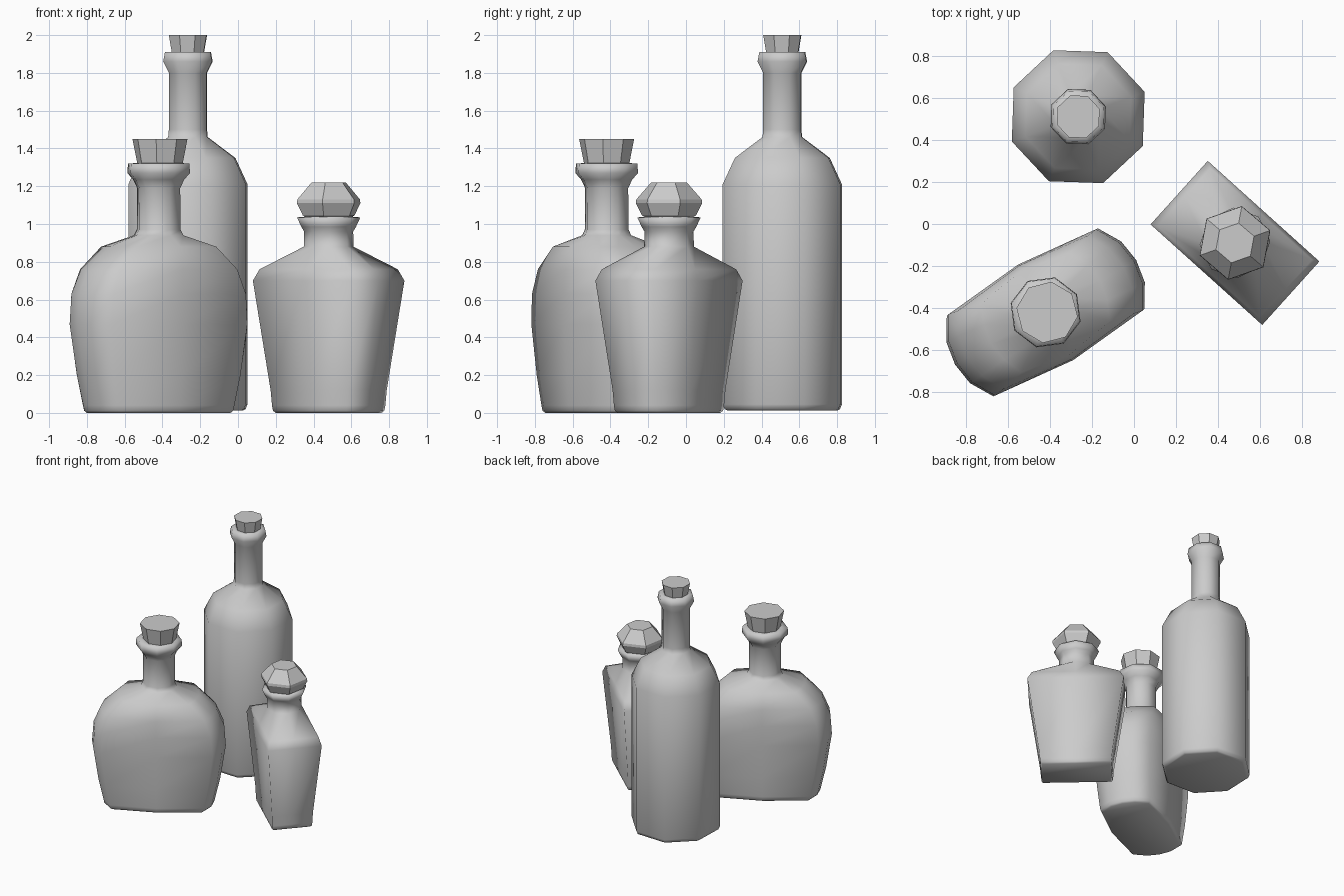
import bpy, bmesh
from math import cos, sin, radians

if "Cube" in bpy.data.objects:
    bpy.data.objects.remove(bpy.data.objects["Cube"])


def loft(name, centre, turn, body, rings, smooth=True):
    """Stack rings (z, half_width, half_depth, roundness); roundness blends body section to a polygon."""
    n = len(body[0])
    c, s = cos(radians(turn)), sin(radians(turn))
    bm = bmesh.new()
    loops = []
    for z, a, b, t in rings:
        loop = []
        for (px, py), (qx, qy) in zip(*body):
            x, y = a * (px + (qx - px) * t), b * (py + (qy - py) * t)
            loop.append(bm.verts.new((centre[0] + x * c - y * s, centre[1] + x * s + y * c, z)))
        loops.append(loop)
    bm.faces.new(loops[0][::-1])
    bm.faces.new(loops[-1])
    for lo, hi in zip(loops, loops[1:]):
        for i in range(n):
            j = (i + 1) % n
            bm.faces.new((lo[i], lo[j], hi[j], hi[i]))
    bmesh.ops.recalc_face_normals(bm, faces=bm.faces)
    for f in bm.faces:
        f.smooth = smooth
    me = bpy.data.meshes.new(name)
    bm.to_mesh(me)
    bm.free()
    ob = bpy.data.objects.new(name, me)
    bpy.context.collection.objects.link(ob)
    return ob


def polygon(n):
    pts = [(cos(radians(360 * i / n)), sin(radians(360 * i / n))) for i in range(n)]
    return pts, pts


def round_rings(profile):
    return [(z, r, r, 1) for z, r in profile]


# Tall eight-sided bottle and cork
TALL = (-0.265, 0.51)
loft("tall_bottle", TALL, 20.5, polygon(8), round_rings([
    (0.012, 0.31), (0.02, 0.326), (0.045, 0.337), (1.21, 0.337), (1.35, 0.268), (1.46, 0.112),
    (1.50, 0.108), (1.80, 0.108), (1.86, 0.140), (1.91, 0.130), (1.912, 0.09)]))
loft("tall_bottle_cork", TALL, 20.5, polygon(8),
     round_rings([(1.88, 0.086), (2.0, 0.108)]), smooth=False)

# Flat flask: bulging twelve-point section easing into an eight-sided neck
FLASK = (-0.42, -0.42)
quarter = [(1, 0), (0.965, 0.43), (0.835, 0.85)]
k = 0.7071
quarter_neck = [(1, 0), ((1 + k) / 2, k / 2), (k, k)]


def four_way(q):
    """Mirror a quarter section and add the front and back mid points."""
    right = q[:0:-1]
    lower = [(x, -y) for x, y in right]
    upper = q[1:]
    return (lower + [q[0]] + upper + [(0, 1)]
            + [(-x, y) for x, y in upper[::-1]] + [(-q[0][0], 0)]
            + [(-x, y) for x, y in lower[::-1]] + [(0, -1)])


loft("flat_flask", FLASK, 30, (four_way(quarter), four_way(quarter_neck)), [
    (0.0, 0.40, 0.215, 0), (0.012, 0.412, 0.228, 0), (0.04, 0.418, 0.232, 0),
    (0.20, 0.455, 0.245, 0), (0.47, 0.497, 0.26, 0), (0.63, 0.485, 0.262, 0),
    (0.76, 0.43, 0.255, 0.05), (0.88, 0.30, 0.23, 0.2), (0.94, 0.135, 0.13, 0.9),
    (0.97, 0.12, 0.12, 1), (1.19, 0.118, 0.118, 1), (1.235, 0.14, 0.14, 1),
    (1.27, 0.172, 0.172, 1), (1.32, 0.168, 0.168, 1), (1.323, 0.115, 0.115, 1)])
loft("flat_flask_cork", (-0.413, -0.42), 37, polygon(8),
     round_rings([(1.29, 0.115), (1.45, 0.147)]), smooth=False)

# Tapered rectangular decanter with an eight-sided neck
DECANTER = (0.48, -0.09)
box = [(1, 0), (1, 1), (0, 1), (-1, 1), (-1, 0), (-1, -1), (0, -1), (1, -1)]
loft("decanter", DECANTER, -42, (box, polygon(8)[0]), [
    (0.0, 0.25, 0.14, 0), (0.012, 0.262, 0.15, 0), (0.04, 0.266, 0.153, 0),
    (0.12, 0.274, 0.155, 0), (0.70, 0.357, 0.203, 0), (0.76, 0.325, 0.186, 0),
    (0.88, 0.132, 0.132, 1), (0.96, 0.130, 0.130, 1), (0.985, 0.145, 0.145, 1),
    (1.035, 0.168, 0.168, 1), (1.04, 0.11, 0.11, 1)])

# Faceted gem stopper
loft("decanter_stopper", DECANTER, 19.5, polygon(6), round_rings([
    (1.02, 0.10), (1.045, 0.145), (1.11, 0.178), (1.13, 0.176), (1.22, 0.096)]), smooth=False)
